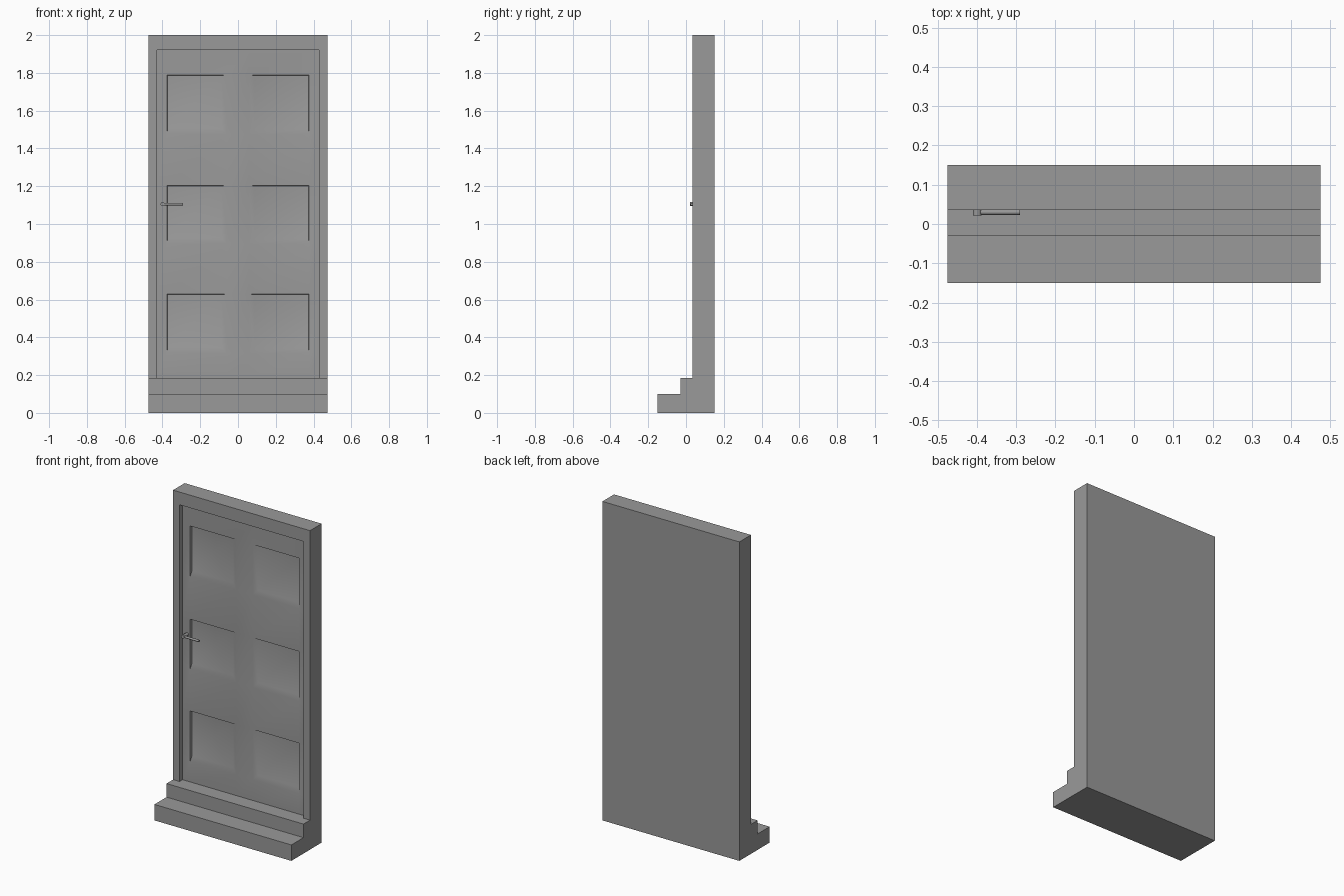
import bpy, bmesh
from math import pi

cube = bpy.data.objects.get("Cube")
if cube:
    bpy.data.objects.remove(cube)

# One stone grey for everything
grey = bpy.data.materials.new("grey")
grey.use_nodes = True
colour = (0.32, 0.32, 0.32, 1)
grey.diffuse_color = colour
grey.node_tree.nodes["Principled BSDF"].inputs["Base Color"].default_value = colour

HALF_W, HEIGHT = 0.475, 2.0
FRONT, BACK, DOOR_Y = 0.035, 0.15, 0.065
OPEN_X, SILL, HEAD = 0.43, 0.185, 1.92


def finish(name, bm, smooth=False):
    bmesh.ops.remove_doubles(bm, verts=bm.verts, dist=0.0001)
    bmesh.ops.recalc_face_normals(bm, faces=bm.faces)
    mesh = bpy.data.meshes.new(name)
    bm.to_mesh(mesh)
    bm.free()
    mesh.materials.append(grey)
    obj = bpy.data.objects.new(name, mesh)
    bpy.context.collection.objects.link(obj)
    if smooth:
        bpy.ops.object.select_all(action="DESELECT")
        obj.select_set(True)
        bpy.context.view_layer.objects.active = obj
        bpy.ops.object.shade_smooth_by_angle(angle=pi / 6)
    return obj


def ring(x0, x1, z0, z1, y):
    return [(x0, y, z0), (x1, y, z0), (x1, y, z1), (x0, y, z1)]


def add_face(bm, points):
    bm.faces.new([bm.verts.new(p) for p in points])


def bridge(bm, a, b):
    for i in range(len(a)):
        j = (i + 1) % len(a)
        add_face(bm, [a[i], a[j], b[j], b[i]])


# Frame: outer shell with a rectangular recess for the door
bm = bmesh.new()
outer_back = ring(-HALF_W, HALF_W, 0, HEIGHT, BACK)
outer_front = ring(-HALF_W, HALF_W, 0, HEIGHT, FRONT)
inner_front = ring(-OPEN_X, OPEN_X, SILL, HEAD, FRONT)
inner_back = ring(-OPEN_X, OPEN_X, SILL, HEAD, DOOR_Y)
add_face(bm, outer_back)
for a, b in ((outer_back, outer_front), (outer_front, inner_front), (inner_front, inner_back)):
    bridge(bm, a, b)
# Door leaf closes the recess, with six sunken panels
xs = [-OPEN_X, -0.377, -0.057, 0.057, 0.377, OPEN_X]
zs = [SILL, 0.315, 0.63, 0.895, 1.205, 1.475, 1.79, HEAD]
STEEP, SLOPE, DEPTH = 0.004, 0.03, 0.012
for i in range(len(xs) - 1):
    for k in range(len(zs) - 1):
        x0, x1, z0, z1 = xs[i], xs[i + 1], zs[k], zs[k + 1]
        rim = ring(x0, x1, z0, z1, DOOR_Y)
        if i % 2 and k % 2:
            left, right = (STEEP, SLOPE) if x0 < 0 else (SLOPE, STEEP)
            floor = ring(x0 + left, x1 - right, z0 + SLOPE, z1 - STEEP, DOOR_Y + DEPTH)
            bridge(bm, rim, floor)
            add_face(bm, floor)
        else:
            add_face(bm, rim)
finish("door_and_frame", bm, smooth=True)

# Two steps from a side profile
bm = bmesh.new()
profile = [(-0.15, 0), (FRONT, 0), (FRONT, SILL), (-0.03, SILL), (-0.03, 0.1), (-0.15, 0.1)]
sides = [[(x, y, z) for y, z in profile] for x in (-HALF_W, HALF_W)]
for side in sides:
    add_face(bm, side)
bridge(bm, *sides)
finish("front_steps", bm)


# Handle: spindle out of the door and a lever across it
def rod(name, radius, length, location, rotation):
    bm = bmesh.new()
    bmesh.ops.create_cone(bm, cap_ends=True, segments=12, radius1=radius, radius2=radius, depth=length)
    obj = finish(name, bm, smooth=True)
    obj.location, obj.rotation_euler = location, rotation


rod("handle_spindle", 0.011, 0.043, (-0.399, 0.0435, 1.105), (pi / 2, 0, 0))
rod("handle_lever", 0.007, 0.11, (-0.345, 0.03, 1.105), (0, pi / 2, 0))
